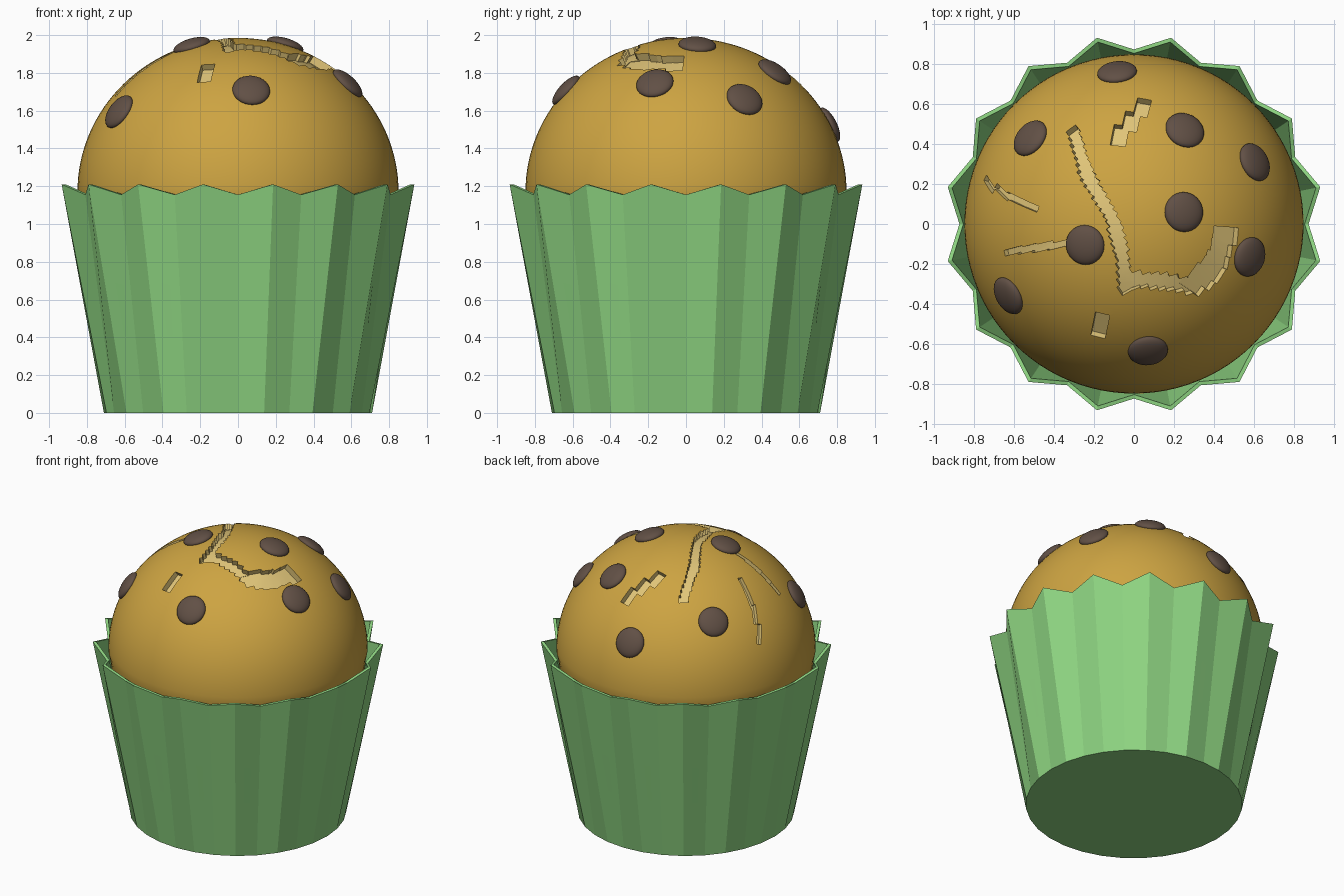
import bpy, bmesh, random
from math import sin, cos, pi, radians
from mathutils import Matrix, Vector

random.seed(4)
cube = bpy.data.objects.get("Cube")
if cube:
    bpy.data.objects.remove(cube, do_unlink=True)


def material(name, color):
    m = bpy.data.materials.new(name)
    m.use_nodes = True
    m.diffuse_color = (*color, 1)
    m.node_tree.nodes["Principled BSDF"].inputs["Base Color"].default_value = (*color, 1)
    return m


GREEN = material("paper green", (0.27, 0.66, 0.22))
CRUST = material("golden crust", (0.61, 0.37, 0.054))
CRUMB = material("pale crumb", (0.75, 0.56, 0.19))
CHOC = material("dark chocolate", (0.12, 0.08, 0.06))


def finish(bm, name, mats):
    bmesh.ops.recalc_face_normals(bm, faces=bm.faces)
    mesh = bpy.data.meshes.new(name)
    bm.to_mesh(mesh)
    bm.free()
    obj = bpy.data.objects.new(name, mesh)
    bpy.context.collection.objects.link(obj)
    for m in mats:
        mesh.materials.append(m)
    return obj


def activate(obj):
    bpy.ops.object.select_all(action='DESELECT')
    obj.select_set(True)
    bpy.context.view_layer.objects.active = obj


def loft(name, rings, mats):
    """Bridge rings of equal length and cap both ends."""
    bm = bmesh.new()
    loops = [[bm.verts.new(p) for p in ring] for ring in rings]
    for a, b in zip(loops, loops[1:]):
        for i in range(len(a)):
            j = (i + 1) % len(a)
            bm.faces.new((a[i], a[j], b[j], b[i]))
    bm.faces.new(loops[0])
    bm.faces.new(loops[-1])
    return finish(bm, name, mats)


def ring(n, r, z, r_odd=None, z_odd=None):
    """Circle of n points; odd points may have their own radius and height."""
    pts = []
    for i in range(n):
        odd = i % 2 and r_odd is not None
        a = 2 * pi * i / n
        rad = r_odd if odd else r
        pts.append((rad * cos(a), rad * sin(a), z_odd if odd else z))
    return pts


# Pleated paper cup: round base, zigzag rim, thin wall
loft("paper_cup", [
    ring(32, 0.71, 0),
    ring(32, 0.875, 1.155, 0.952, 1.21),
    ring(32, 0.855, 1.155, 0.93, 1.21),
    ring(32, 0.69, 0.02),
], [GREEN])

# Muffin: tapered body under a rounded dome
DOME_R, DOME_Z, DOME_H = 0.85, 1.17, 0.815
rings = [ring(96, 0.68, 0.03), ring(96, 0.84, 1.12)]
for k in range(33):
    t = radians(89) * k / 32
    rings.append(ring(96, DOME_R * cos(t), DOME_Z + DOME_H * sin(t)))
muffin = loft("muffin", rings, [CRUST, CRUMB])


def on_dome(x, y):
    """Point and outward normal of the dome above x, y."""
    h = (1 - (x * x + y * y) / DOME_R ** 2) ** 0.5
    n = Vector((x / DOME_R ** 2, y / DOME_R ** 2, h / DOME_H)).normalized()
    return Vector((x, y, DOME_Z + DOME_H * h)), n


# Cracks: jagged chains of blocks cut out of the dome
def crack(points, width, step, depth, twist):
    bm = bmesh.new()
    pts = [Vector(p) for p in points]
    for a, b in zip(pts, pts[1:]):
        d = b - a
        count = max(1, round(d.length / step))
        for i in range(count):
            c = a + d * ((i + 0.5) / count)
            pos, n = on_dome(c.x, c.y)
            along = Vector((d.x, d.y, 0))
            along = (along - n * along.dot(n)).normalized()
            frame = Matrix((along, n.cross(along), n)).transposed().to_4x4()
            w = width * random.uniform(0.85, 1.15)
            mat = (Matrix.Translation(pos) @ frame @ Matrix.Rotation(radians(twist), 4, 'Z')
                   @ Matrix.Diagonal((step * 1.5, w, depth * 2, 1)))
            bmesh.ops.create_cube(bm, size=1, matrix=mat)
    for f in bm.faces:
        f.material_index = 1
    cutter = finish(bm, "crack_cutter", [CRUST, CRUMB])
    cutter.hide_render = True
    mod = muffin.modifiers.new("crack", 'BOOLEAN')
    mod.operation, mod.solver, mod.use_self = 'DIFFERENCE', 'EXACT', True
    mod.object = cutter
    activate(muffin)
    bpy.ops.object.modifier_apply(modifier=mod.name)
    bpy.data.objects.remove(cutter, do_unlink=True)


crack([(-0.31, 0.48), (-0.24, 0.25), (-0.11, 0.03), (-0.06, -0.15), (-0.04, -0.34)],
      0.065, 0.035, 0.04, 25)
crack([(-0.01, -0.28), (0.17, -0.29), (0.31, -0.32)], 0.075, 0.05, 0.04, 25)
crack([(0.29, -0.32), (0.41, -0.21), (0.47, -0.03)], 0.13, 0.06, 0.045, 12)
crack([(0.07, 0.62), (-0.1, 0.41)], 0.07, 0.08, 0.04, 35)
crack([(-0.76, 0.22), (-0.63, 0.14), (-0.5, 0.08)], 0.032, 0.09, 0.03, 8)
crack([(-0.64, -0.14), (-0.5, -0.12), (-0.34, -0.1)], 0.032, 0.09, 0.03, 8)
crack([(-0.155, -0.45), (-0.185, -0.57)], 0.085, 0.1, 0.04, 0)

activate(muffin)
bpy.ops.object.shade_smooth_by_angle(angle=radians(30))

# Chocolate chips: flattened domes resting on the crust
CHIPS = [(-0.085, 0.76), (-0.52, 0.43), (0.255, 0.47), (0.605, 0.31), (0.25, 0.06),
         (-0.245, -0.105), (0.58, -0.165), (-0.63, -0.36), (0.07, -0.635)]
for x, y in CHIPS:
    pos, n = on_dome(x, y)
    bm = bmesh.new()
    bmesh.ops.create_uvsphere(bm, u_segments=32, v_segments=16, radius=1)
    bm.transform(Matrix.Translation(pos) @ n.to_track_quat('Z', 'Y').to_matrix().to_4x4()
                 @ Matrix.Diagonal((0.1, 0.1, 0.037, 1)))
    chip = finish(bm, "chocolate_chip", [CHOC])
    activate(chip)
    bpy.ops.object.shade_smooth_by_angle(angle=radians(60))
